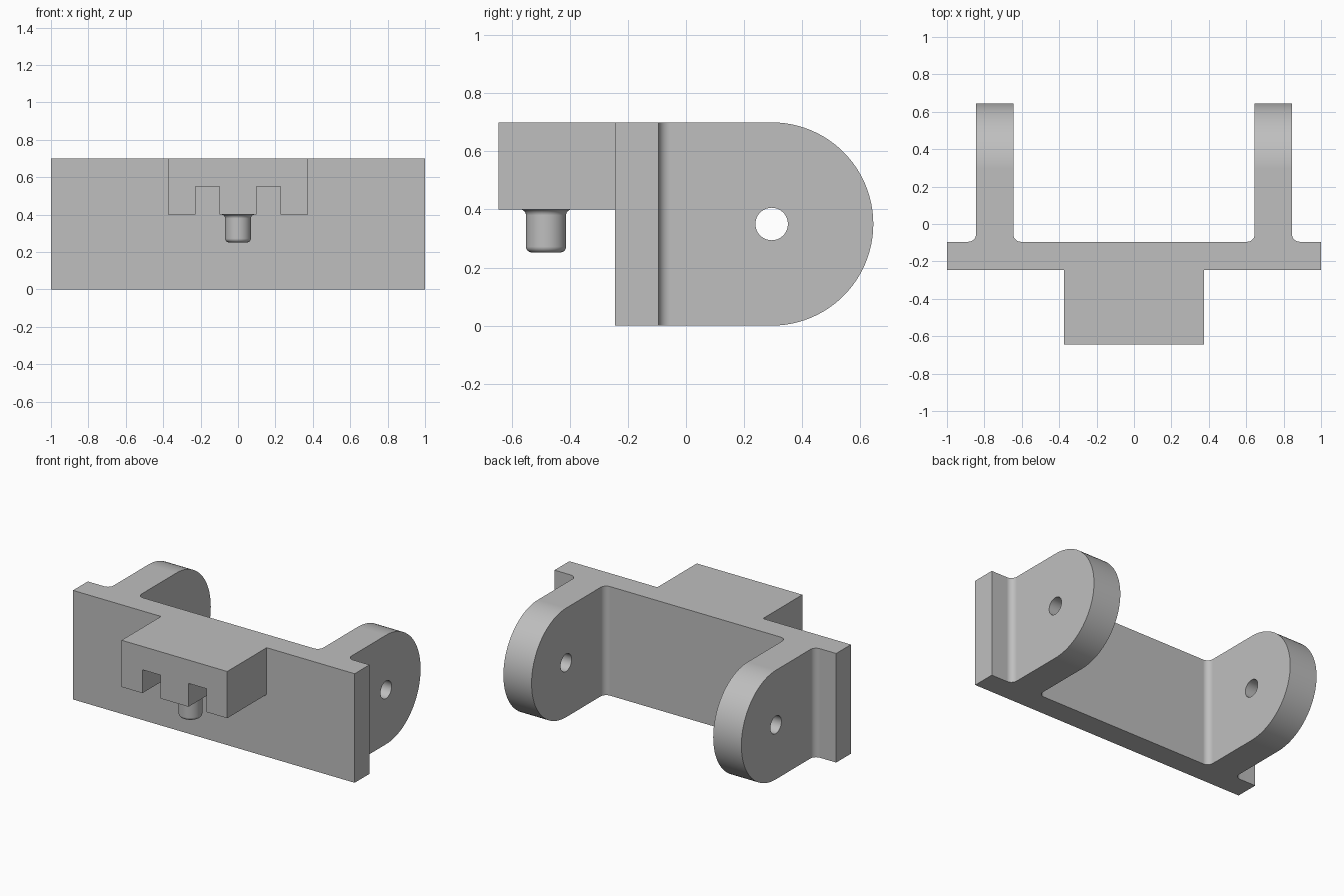
import bpy, bmesh
from math import sin, cos, pi, radians

cube = bpy.data.objects.get("Cube")
if cube:
    bpy.data.objects.remove(cube, do_unlink=True)

grey = bpy.data.materials.new("plain grey")
grey.use_nodes = True
colour = (0.52, 0.52, 0.52, 1)
grey.diffuse_color = colour
grey.node_tree.nodes["Principled BSDF"].inputs["Base Color"].default_value = colour


def arc(cx, cy, r, start, end, steps):
    """Points along an arc, angles in degrees."""
    angles = [radians(start + (end - start) * i / steps) for i in range(steps + 1)]
    return [(cx + r * cos(a), cy + r * sin(a)) for a in angles]


def finish(name, bm):
    bmesh.ops.recalc_face_normals(bm, faces=bm.faces[:])
    mesh = bpy.data.meshes.new(name)
    bm.to_mesh(mesh)
    bm.free()
    mesh.materials.append(grey)
    obj = bpy.data.objects.new(name, mesh)
    bpy.context.collection.objects.link(obj)
    return obj


def prism(name, outline, low, high, place):
    """Extrude a 2D outline; place(u, v, depth) gives the 3D position."""
    bm = bmesh.new()
    a = [bm.verts.new(place(u, v, low)) for u, v in outline]
    b = [bm.verts.new(place(u, v, high)) for u, v in outline]
    bm.faces.new(a)
    bm.faces.new(b[::-1])
    for i in range(len(a)):
        j = (i + 1) % len(a)
        bm.faces.new((a[i], a[j], b[j], b[i]))
    return finish(name, bm)


def activate(obj):
    bpy.ops.object.select_all(action='DESELECT')
    obj.select_set(True)
    bpy.context.view_layer.objects.active = obj


def boolean(target, cutter, operation):
    cutter.hide_render = True
    mod = target.modifiers.new("cut", 'BOOLEAN')
    mod.operation, mod.solver, mod.object = operation, 'EXACT', cutter
    activate(target)
    bpy.ops.object.modifier_apply(modifier=mod.name)
    bpy.data.objects.remove(cutter, do_unlink=True)


def smooth(obj):
    activate(obj)
    bpy.ops.object.shade_smooth_by_angle(angle=radians(30))
    mod = obj.modifiers.new("even normals", 'WEIGHTED_NORMAL')
    mod.keep_sharp = True


def along_x(u, v, d):
    return (d, u, v)


def along_z(u, v, d):
    return (u, v, d)


FRONT, BACK, FILLET = -0.245, -0.095, 0.04
HEIGHT, RADIUS, PIVOT = 0.7, 0.35, 0.295
ARM_IN, ARM_OUT = 0.645, 0.845

# Plan of plate, front block and filleted arms, mirrored across x
half = [(0.375, -0.645), (0.375, FRONT), (1, FRONT), (1, BACK)]
half += arc(ARM_OUT + FILLET, BACK + FILLET, FILLET, 270, 180, 10)
half += [(ARM_OUT, 0.8), (ARM_IN, 0.8)]
half += arc(ARM_IN - FILLET, BACK + FILLET, FILLET, 0, -90, 10)
plan = half + [(-x, y) for x, y in reversed(half)]
bracket = prism("bracket", plan, -0.1, 0.8, along_z)

# Side silhouette: raised block, full plate, rounded arm ends
side = [(-0.8, HEIGHT), (-0.8, 0.4), (FRONT, 0.4), (FRONT, 0)]
side += arc(PIVOT, RADIUS, RADIUS, -90, 90, 48)
boolean(bracket, prism("side_cutter", side, -1.1, 1.1, along_x), 'INTERSECT')

# Pivot holes through both arms
hole = arc(PIVOT, RADIUS, 0.056, 0, 350, 35)
boolean(bracket, prism("hole_cutter", hole, -1.2, 1.2, along_x), 'DIFFERENCE')

# Two slots under the block
for s in (-1, 1):
    slot = [(s * 0.1, -0.8), (s * 0.227, -0.8), (s * 0.227, FRONT), (s * 0.1, FRONT)]
    boolean(bracket, prism("slot_cutter", slot, 0.3, 0.55, along_z), 'DIFFERENCE')
smooth(bracket)

# Pin: turned profile with rounded tip and flared root
R, ROUND = 0.069, 0.02
profile = arc(R - ROUND, 0.252 + ROUND, ROUND, -90, 0, 8)
profile += arc(R + ROUND, 0.4 - ROUND, ROUND, 180, 90, 8)
bm = bmesh.new()
SIDES = 48
rings = [[bm.verts.new((r * cos(2 * pi * i / SIDES), -0.482 + r * sin(2 * pi * i / SIDES), z))
          for i in range(SIDES)] for r, z in profile]
bm.faces.new(rings[0])
for lower, upper in zip(rings, rings[1:]):
    for i in range(SIDES):
        j = (i + 1) % SIDES
        bm.faces.new((lower[i], lower[j], upper[j], upper[i]))
bm.faces.new(rings[-1])
smooth(finish("pin", bm))
